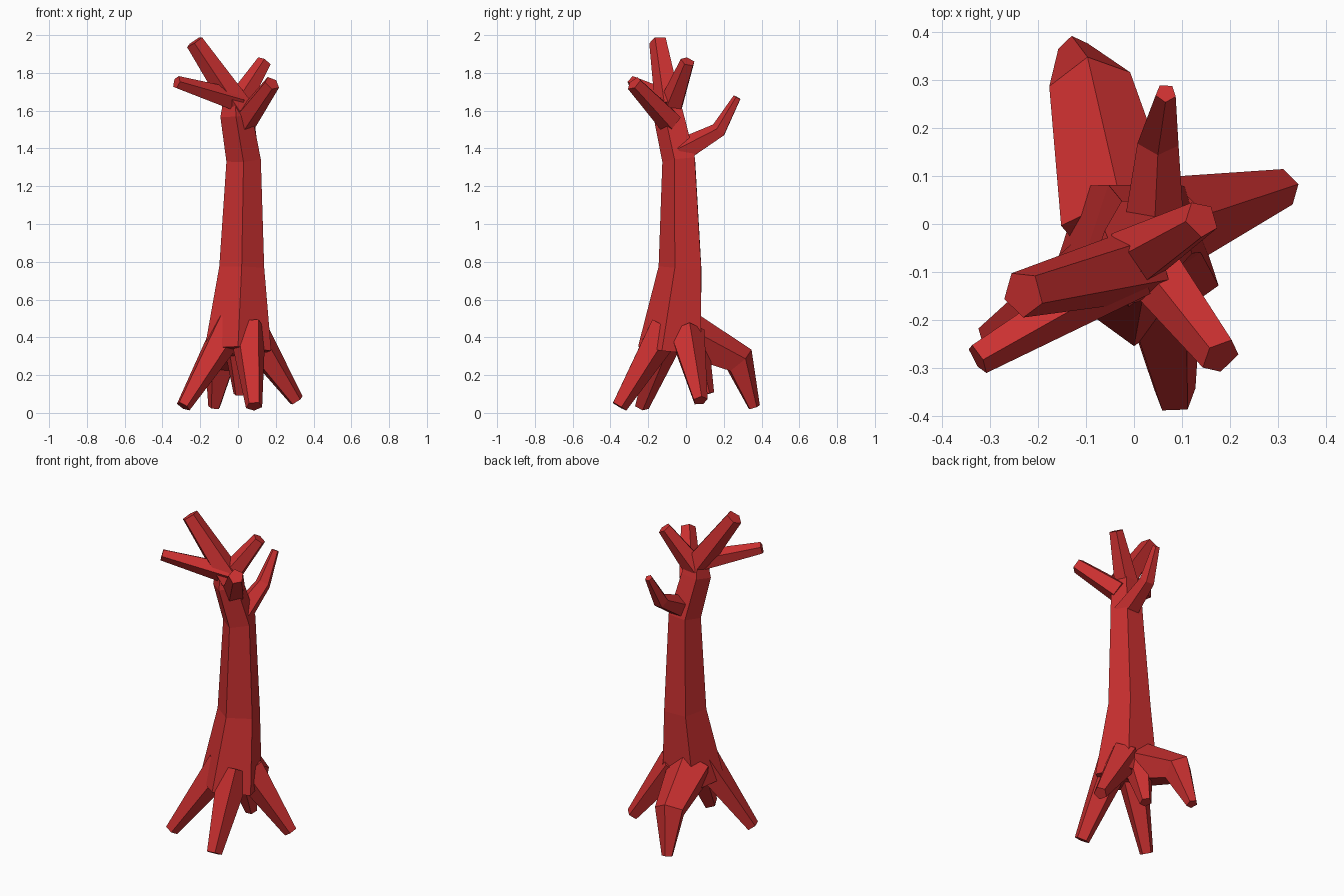
import bpy, bmesh, math
from mathutils import Vector

if "Cube" in bpy.data.objects:
    bpy.data.objects.remove(bpy.data.objects["Cube"])

bark = bpy.data.materials.new("red_bark")
bark.diffuse_color = (0.6, 0.03, 0.03, 1)
bark.use_nodes = True
bark.node_tree.nodes["Principled BSDF"].inputs["Base Color"].default_value = bark.diffuse_color
SIDES = 5


def limb(name, path, turn=-90):
    """Tapered five-sided tube; path is a list of (x, y, z, radius)."""
    pts = [Vector(p[:3]) for p in path]
    dirs = [(b - a).normalized() for a, b in zip(pts, pts[1:])]
    normals = [dirs[0]] + [(a + b).normalized() for a, b in zip(dirs, dirs[1:])] + [dirs[-1]]
    bm = bmesh.new()
    rings = []
    u = Vector((1, 0, 0))
    for p, n, spec in zip(pts, normals, path):
        u = (u - n * u.dot(n)).normalized()
        v = n.cross(u)
        ring = []
        for i in range(SIDES):
            a = math.radians(turn) + math.tau * i / SIDES
            ring.append(bm.verts.new(p + spec[3] * (math.cos(a) * u + math.sin(a) * v)))
        rings.append(ring)
    for a, b in zip(rings, rings[1:]):
        for i in range(SIDES):
            j = (i + 1) % SIDES
            bm.faces.new((a[i], a[j], b[j], b[i]))
    bm.faces.new(rings[0])
    bm.faces.new(rings[-1])
    bmesh.ops.recalc_face_normals(bm, faces=bm.faces)
    mesh = bpy.data.meshes.new(name)
    bm.to_mesh(mesh)
    bm.free()
    mesh.materials.append(bark)
    obj = bpy.data.objects.new(name, mesh)
    bpy.context.collection.objects.link(obj)


# Trunk: flared base, narrow middle, top leaning forward and left
limb("trunk", [(0.0, -0.07, 0.33, 0.185), (0.02, -0.02, 0.77, 0.125),
               (0.03, -0.03, 1.34, 0.096), (-0.01, -0.085, 1.58, 0.088),
               (-0.015, -0.09, 1.68, 0.06)])

# Crown branches
limb("tall_left_branch", [(0.01, -0.085, 1.61, 0.078), (-0.23, -0.145, 1.965, 0.05)])
limb("low_left_branch", [(0.0, -0.09, 1.65, 0.065), (-0.325, -0.28, 1.75, 0.035)])
limb("back_right_branch", [(-0.01, -0.08, 1.62, 0.07), (0.14, 0.01, 1.86, 0.04)])
limb("front_right_branch", [(0.03, -0.08, 1.54, 0.068), (0.18, -0.275, 1.745, 0.044)])
limb("rear_branch", [(0.04, -0.03, 1.38, 0.07), (0.05, 0.175, 1.495, 0.045),
                     (0.066, 0.272, 1.67, 0.022)])

# Roots
limb("front_left_root", [(-0.04, -0.08, 0.46, 0.10), (-0.29, -0.235, 0.035, 0.04)])
limb("front_root", [(0.05, -0.11, 0.45, 0.10), (0.085, -0.355, 0.035, 0.045)])
limb("right_root", [(0.07, 0.0, 0.42, 0.10), (0.31, 0.075, 0.065, 0.04)])
limb("rear_root", [(-0.03, 0.0, 0.41, 0.13), (-0.09, 0.28, 0.275, 0.09),
                   (-0.125, 0.36, 0.03, 0.033)])
limb("small_rear_root", [(0.0, 0.03, 0.40, 0.09), (0.01, 0.115, 0.10, 0.035)])
